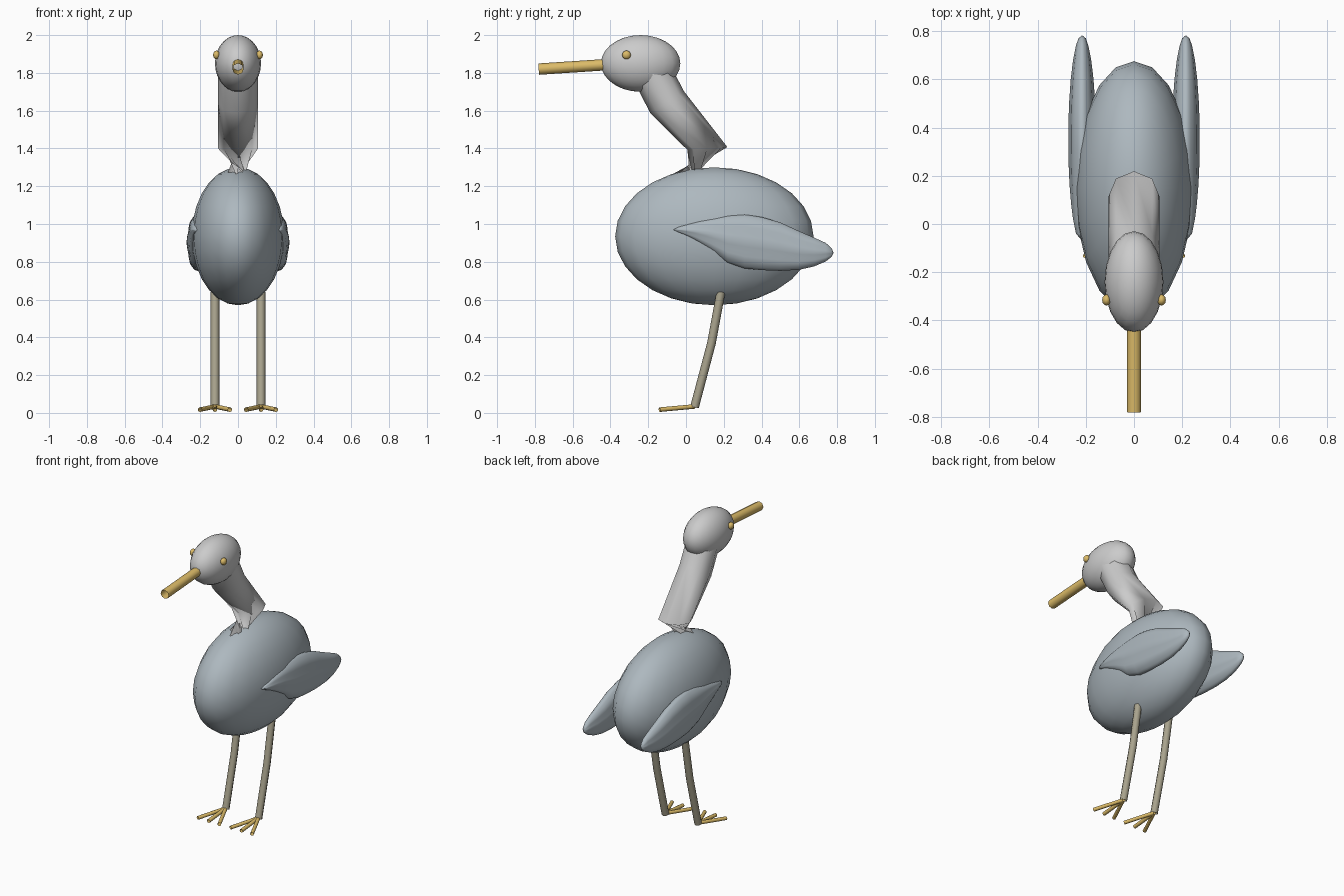
import bpy, bmesh, math

if "Cube" in bpy.data.objects:
    bpy.data.objects.remove(bpy.data.objects["Cube"])


def material(name, rgb):
    m = bpy.data.materials.new(name)
    m.diffuse_color = (*rgb, 1)
    m.use_nodes = True
    m.node_tree.nodes["Principled BSDF"].inputs["Base Color"].default_value = m.diffuse_color
    return m


GREY = material("slate", (0.42, 0.48, 0.52))
WHITE = material("pale", (0.84, 0.84, 0.81))
LEG = material("olive", (0.40, 0.37, 0.27))
GOLD = material("gold", (0.72, 0.50, 0.14))


def finish(name, bm, mat):
    bmesh.ops.recalc_face_normals(bm, faces=bm.faces)
    me = bpy.data.meshes.new(name)
    bm.to_mesh(me)
    bm.free()
    me.materials.append(mat)
    for p in me.polygons:
        p.use_smooth = True
    ob = bpy.data.objects.new(name, me)
    bpy.context.collection.objects.link(ob)
    return ob


def ellipsoid(name, loc, radii, mat, seg=20, rings=14):
    bm = bmesh.new()
    bmesh.ops.create_uvsphere(bm, u_segments=seg, v_segments=rings, radius=1)
    bmesh.ops.scale(bm, vec=radii, verts=bm.verts)
    bmesh.ops.translate(bm, vec=loc, verts=bm.verts)
    return finish(name, bm, mat)


def tube(name, paths, radius, mat):
    """Open eight-sided tube along one or more paths."""
    cu = bpy.data.curves.new(name, 'CURVE')
    cu.dimensions = '3D'
    cu.twist_mode = 'Z_UP'
    cu.bevel_depth = radius
    cu.bevel_resolution = 2
    for path in paths:
        sp = cu.splines.new('POLY')
        sp.points.add(len(path) - 1)
        for pt, co in zip(sp.points, path):
            pt.co = (*co, 1)
    cu.materials.append(mat)
    ob = bpy.data.objects.new(name, cu)
    bpy.context.collection.objects.link(ob)
    return ob


# wing stations: y, top z, bottom z
WING = [(-0.04, 0.985, 0.955), (0.02, 1.005, 0.925), (0.08, 1.022, 0.89),
        (0.15, 1.037, 0.845), (0.22, 1.046, 0.795), (0.31, 1.05, 0.765),
        (0.40, 1.037, 0.756), (0.50, 1.008, 0.752), (0.60, 0.962, 0.758),
        (0.68, 0.927, 0.776), (0.74, 0.90, 0.802), (0.77, 0.873, 0.825)]


def wing(name, side):
    bm = bmesh.new()
    n, rings = 32, []
    for y, top, bot in WING:
        thick = 0.055 * math.sqrt(max(0.02, 1 - ((y - 0.35) / 0.435) ** 2))
        ring = []
        for i in range(n):
            a = 2 * math.pi * i / n
            # faint feather ribs along the wing
            rib = 1 + 0.05 * math.cos(8 * a)
            ring.append(bm.verts.new((
                side * (0.215 + thick * rib * math.cos(a)), y,
                (top + bot) / 2 + (top - bot) / 2 * math.sin(a))))
        rings.append(ring)
    for r, s in zip(rings, rings[1:]):
        for i in range(n):
            j = (i + 1) % n
            bm.faces.new((r[i], r[j], s[j], s[i]))
    # rounded ends
    for ring, co in ((rings[0], (side * 0.215, -0.07, 0.97)),
                     (rings[-1], (side * 0.215, 0.782, 0.847))):
        tip = bm.verts.new(co)
        for i in range(n):
            bm.faces.new((ring[i], ring[(i + 1) % n], tip))
    return finish(name, bm, GREY)


# body, neck and head
ellipsoid("body", (0, 0.15, 0.935), (0.245, 0.525, 0.365), GREY)
tube("neck", [[(0, -0.03, 1.18), (0, 0.113, 1.40), (0, -0.10, 1.645),
               (0, -0.18, 1.80)]], 0.106, WHITE)
ellipsoid("head", (0, -0.24, 1.85), (0.122, 0.21, 0.15), WHITE)
tube("beak", [[(0, -0.40, 1.845), (0, -0.78, 1.82)]], 0.03, GOLD)

# paired parts
for side, label in ((-1, "right"), (1, "left")):
    x = side * 0.122
    ellipsoid(label + "_eye", (side * 0.114, -0.315, 1.895),
              (0.018, 0.023, 0.023), GOLD, 12, 8)
    wing(label + "_wing", side)
    tube(label + "_leg", [[(x, 0.185, 0.64), (x, 0.135, 0.37),
                           (x, 0.045, 0.03)]], 0.023, LEG)
    tube(label + "_toes", [[(x, 0.045, 0.034), (x + dx, -0.14, 0.017)]
                           for dx in (-0.08, 0, 0.08)], 0.012, GOLD)
